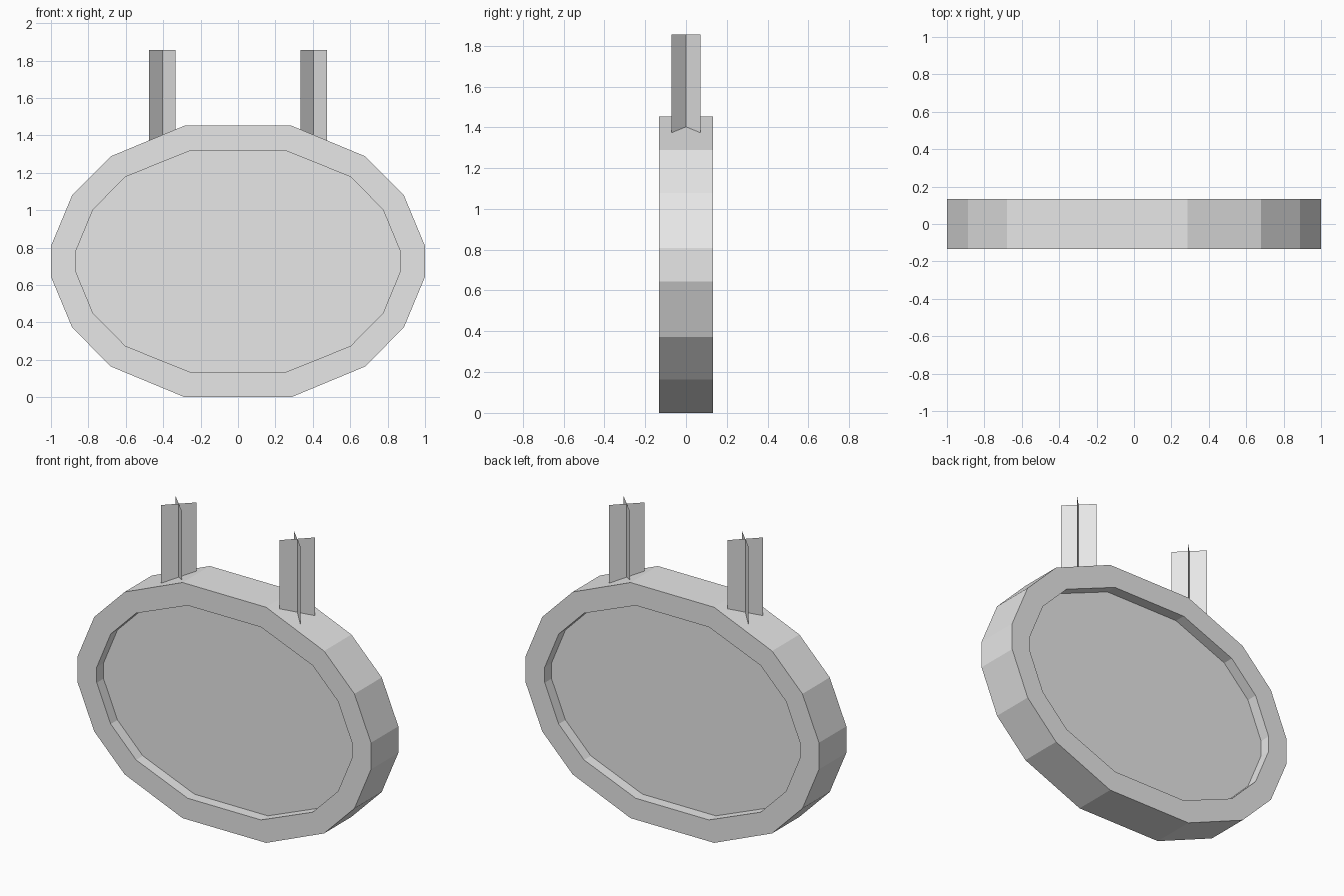
import bpy, bmesh, math

old = bpy.data.objects.get("Cube")
if old:
    bpy.data.objects.remove(old, do_unlink=True)

grey = bpy.data.materials.new("light_grey")
grey.use_nodes = True
colour = (0.8, 0.8, 0.8, 1)
grey.diffuse_color = colour
grey.node_tree.nodes["Principled BSDF"].inputs["Base Color"].default_value = colour

MID_Z = 0.726
HALF_DEPTH = 0.133
RECESS = 0.066


def finish(name, bm):
    mesh = bpy.data.meshes.new(name)
    bm.to_mesh(mesh)
    bm.free()
    mesh.materials.append(grey)
    obj = bpy.data.objects.new(name, mesh)
    bpy.context.collection.objects.link(obj)
    return obj


def full_outline(quarter):
    """Mirror a quarter outline (side to top) into a closed loop around the centre."""
    half = quarter + [(-x, z) for x, z in reversed(quarter)]
    return half + [(-x, -z) for x, z in half]


# Sign board: outer rim and a shallow recess on both faces
outer = full_outline([(1.0, 0.082), (0.887, 0.353), (0.68, 0.562), (0.285, 0.726)])
inner = full_outline([(0.87, 0.048), (0.775, 0.277), (0.602, 0.452), (0.25, 0.594)])
floor_y = HALF_DEPTH - RECESS
sections = [(inner, -floor_y), (inner, -HALF_DEPTH), (outer, -HALF_DEPTH),
            (outer, HALF_DEPTH), (inner, HALF_DEPTH), (inner, floor_y)]

bm = bmesh.new()
rings = [[bm.verts.new((x, y, MID_Z + z)) for x, z in loop] for loop, y in sections]
for a, b in zip(rings, rings[1:]):
    for i in range(len(a)):
        j = (i + 1) % len(a)
        bm.faces.new((a[i], a[j], b[j], b[i]))
bm.faces.new(rings[0])
bm.faces.new(rings[-1])
bmesh.ops.recalc_face_normals(bm, faces=bm.faces)
finish("sign_board", bm)

# Hangers: two crossed flat plates each, sunk into the sloping top of the board
for side, x0 in (("left", 0.404), ("right", -0.404)):
    bm = bmesh.new()
    for angle in (math.pi / 4, -math.pi / 4):
        dx, dy = 0.1 * math.cos(angle), 0.1 * math.sin(angle)
        bm.faces.new([bm.verts.new((x0 + s * dx, s * dy, z))
                      for s, z in ((-1, 1.36), (1, 1.36), (1, 1.855), (-1, 1.855))])
    finish(side + "_hanger", bm)
